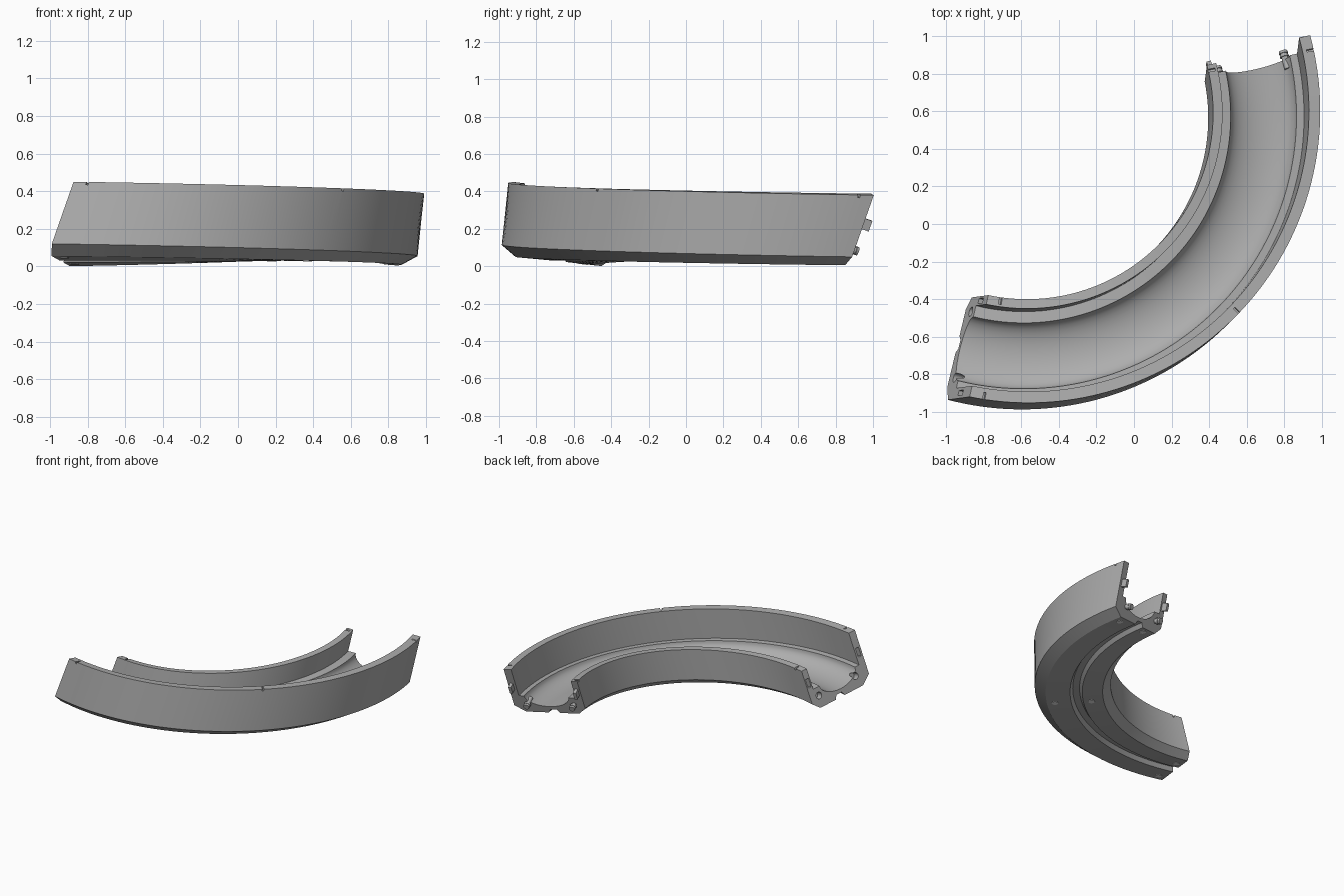
import bpy, bmesh, math
from mathutils import Vector, Matrix

cube = bpy.data.objects.get("Cube")
if cube:
    bpy.data.objects.remove(cube, do_unlink=True)

CENTRE = Vector((-0.58, 0.58, 0))
HALF = math.radians(58.4)      # half sweep of the curve
MID_R, MID_H = 1.275, 0.2      # section pivot
BANK, SHEAR = 0.15, 0.33       # roll of the section, slant of the ends
STEPS = 72


def material(name, value):
    m = bpy.data.materials.new(name)
    m.use_nodes = True
    col = (value, value, value, 1)
    m.diffuse_color = col
    m.node_tree.nodes["Principled BSDF"].inputs["Base Color"].default_value = col
    return m


grey = material("plain grey", 0.42)
pale = material("pale hole", 0.9)


def axes(phi):
    """Radial, tangent and up directions of the banked section."""
    th = phi - math.pi / 4
    s = BANK * math.sin(phi)
    rad = Vector((math.cos(th), math.sin(th), 0))
    tan = Vector((-math.sin(th), math.cos(th), 0))
    up = rad * s + tan * SHEAR + Vector((0, 0, 1))
    return rad, tan, up, s


def point(phi, r, h):
    rad, tan, up, s = axes(phi)
    base = CENTRE + rad * r + Vector((0, 0, 0.03 + MID_H - (r - MID_R) * s))
    return base + up * (h - MID_H)


def placement(phi, r, h):
    """Matrix with x radial, y out along the track and z up the section."""
    rad, tan, up, s = axes(phi)
    z = up.normalized()
    x = (rad - Vector((0, 0, s)))
    x = (x - z * x.dot(z)).normalized()
    rot = Matrix((x, z.cross(x), z)).transposed().to_4x4()
    return Matrix.Translation(point(phi, r, h)) @ rot


def finish(bm, name, mat):
    bmesh.ops.recalc_face_normals(bm, faces=bm.faces[:])
    me = bpy.data.meshes.new(name)
    bm.to_mesh(me)
    bm.free()
    me.materials.append(mat)
    ob = bpy.data.objects.new(name, me)
    bpy.context.collection.objects.link(ob)
    return ob


def box(bm, mat, size):
    bmesh.ops.create_cube(bm, size=1, matrix=mat @ Matrix.Diagonal((*size, 1)))


def rod(bm, mat, radius, depth, axis="Y", tip=1.0):
    turn = Matrix.Rotation(math.radians(-90), 4, "X") if axis == "Y" else Matrix()
    bmesh.ops.create_cone(bm, cap_ends=True, segments=24, radius1=radius,
                          radius2=radius * tip, depth=depth, matrix=mat @ turn)


# Track cross-section: outer wall, ledge, rounded trough, ledge, inner wall, slotted base
R1, R2, LEDGE, DEPTH = 1.10, 1.45, 0.145, 0.09
profile = [(1.47, 0), (1.55, 0.055), (1.55, 0.385), (1.49, 0.385), (1.49, LEDGE)]
for i in range(17):
    a = math.pi * i / 16
    profile.append(((R1 + R2) / 2 + (R2 - R1) / 2 * math.cos(a),
                    LEDGE - DEPTH * math.sin(a)))
profile += [(1.04, LEDGE), (1.04, 0.30), (0.99, 0.30), (0.99, 0.05), (1.05, 0),
            (1.20, 0), (1.22, 0.03), (1.27, 0.03), (1.29, 0)]

bm = bmesh.new()
rings = []
for k in range(STEPS + 1):
    phi = -HALF + 2 * HALF * k / STEPS
    rings.append([bm.verts.new(point(phi, r, h)) for r, h in profile])
n = len(profile)
for a, b in zip(rings, rings[1:]):
    for i in range(n):
        j = (i + 1) % n
        bm.faces.new((a[i], a[j], b[j], b[i]))
bm.faces.new(rings[0])
bm.faces.new(rings[-1])
track = finish(bm, "curved_track", grey)

# Recesses: sockets and slots in the start face, small notches across the rims
PINS = [(1.43, 0.085), (1.07, 0.085)]
TABS = [(1.52, 0.23), (1.015, 0.20)]
bm = bmesh.new()
for r, h in PINS:
    rod(bm, placement(-HALF, r, h), 0.026, 0.10)
for r, h in TABS:
    box(bm, placement(-HALF, r, h), (0.028, 0.10, 0.07))
for phi in (-HALF + 0.05, 0, HALF - 0.05):
    box(bm, placement(phi, 1.535, 0.385), (0.045, 0.012, 0.03))
for phi in (-HALF + 0.07, HALF - 0.03):
    box(bm, placement(phi, 1.005, 0.30), (0.045, 0.014, 0.03))
cutter = finish(bm, "recess_cutter", grey)
cutter.hide_render = True
cutter.hide_viewport = True
mod = track.modifiers.new("recesses", "BOOLEAN")
mod.operation = "DIFFERENCE"
mod.solver = "EXACT"
mod.object = cutter

# Connecting pins and tabs on the far end face
bm = bmesh.new()
for r, h in PINS:
    m = placement(HALF, r, h)
    rod(bm, m, 0.018, 0.10)
    for y in (0.025, 0.045):
        rod(bm, m @ Matrix.Translation((0, y, 0)), 0.025, 0.014, tip=0.9)
pins = finish(bm, "connecting_pins", grey)

bm = bmesh.new()
for r, h in TABS:
    box(bm, placement(HALF, r, h), (0.024, 0.09, 0.06))
tabs = finish(bm, "wall_tabs", grey)

# Underside fixing holes
bm = bmesh.new()
for phi in (-HALF + 0.04, 0, HALF - 0.04):
    for r in (1.14, 1.41):
        tilt = placement(phi, r, 0)
        rad, tan, up, s = axes(phi)
        flat = Vector((s, 0, 1)).normalized()
        normal = (rad * flat.x + Vector((0, 0, flat.z))).normalized()
        m = Matrix.Translation(tilt.translation) @ \
            normal.to_track_quat("Z", "Y").to_matrix().to_4x4()
        rod(bm, m, 0.024, 0.006, axis="Z")
holes = finish(bm, "underside_holes", pale)

# Smooth curved faces, keep the corners crisp
bpy.ops.object.select_all(action="DESELECT")
for ob in (track, pins, holes):
    ob.select_set(True)
bpy.context.view_layer.objects.active = track
bpy.ops.object.shade_smooth_by_angle(angle=math.radians(28))
